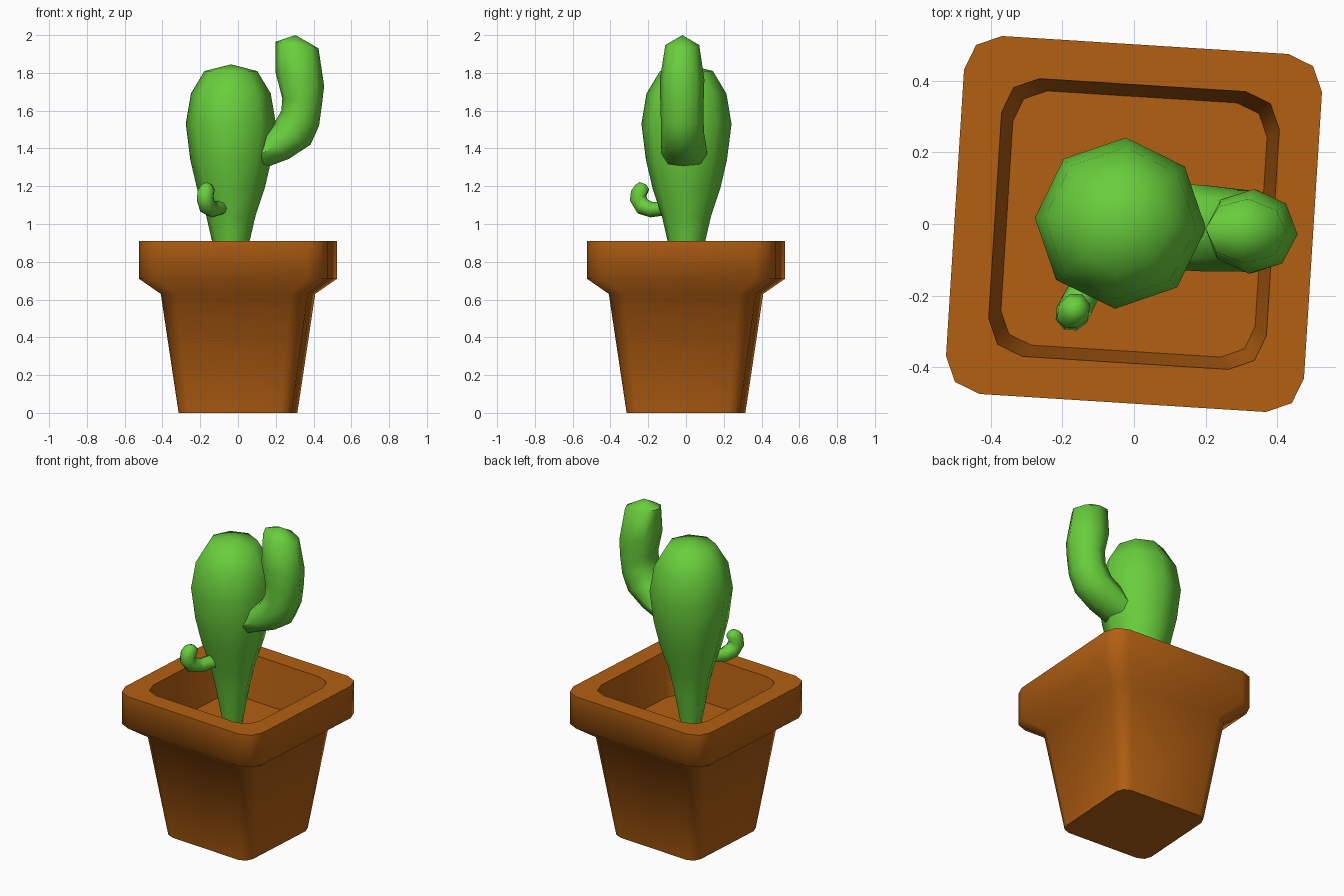
import bpy, bmesh, math
from mathutils import Vector, Matrix

if "Cube" in bpy.data.objects:
    bpy.data.objects.remove(bpy.data.objects["Cube"])

TURN = math.radians(-3.6)          # whole plant is turned slightly about z


def material(name, rgb):
    m = bpy.data.materials.new(name)
    m.diffuse_color = (*rgb, 1)
    m.use_nodes = True
    m.node_tree.nodes["Principled BSDF"].inputs["Base Color"].default_value = m.diffuse_color
    return m


clay = material("clay orange", (0.45, 0.115, 0.006))
green = material("cactus green", (0.14, 0.62, 0.045))


def loft(name, rings, mat, tip=None, angle=60):
    """Skin equal-length rings of points; close the end with a cap or a tip."""
    bm = bmesh.new()
    rows = [[bm.verts.new(p) for p in ring] for ring in rings]
    n = len(rows[0])
    for a, b in zip(rows, rows[1:]):
        for i in range(n):
            j = (i + 1) % n
            bm.faces.new((a[i], a[j], b[j], b[i]))
    bm.faces.new(rows[0][::-1])
    if tip is None:
        bm.faces.new(rows[-1])
    else:
        t = bm.verts.new(tip)
        for i in range(n):
            bm.faces.new((rows[-1][i], rows[-1][(i + 1) % n], t))
    bmesh.ops.transform(bm, matrix=Matrix.Rotation(TURN, 4, 'Z'), verts=bm.verts)
    bmesh.ops.recalc_face_normals(bm, faces=bm.faces)
    me = bpy.data.meshes.new(name)
    bm.to_mesh(me)
    bm.free()
    ob = bpy.data.objects.new(name, me)
    bpy.context.collection.objects.link(ob)
    me.materials.append(mat)
    bpy.ops.object.select_all(action='DESELECT')
    ob.select_set(True)
    bpy.context.view_layer.objects.active = ob
    bpy.ops.object.shade_smooth_by_angle(angle=math.radians(angle))
    return ob


def rounded_square(half, r, z):
    pts = []
    for q in range(4):
        cx = (half - r) * (1 if q in (0, 3) else -1)
        cy = (half - r) * (1 if q in (0, 1) else -1)
        for k in range(3):
            a = math.radians(90 * q + 45 * k)
            pts.append((cx + r * math.cos(a), cy + r * math.sin(a), z))
    return pts


def arm(name, pairs, depths, tip, origin, heading):
    """Bent arm: each pair is (inner r, z, outer r, z) in a vertical plane."""
    d = Vector((math.cos(heading), math.sin(heading), 0))
    side = Vector((-d.y, d.x, 0))
    up = Vector((0, 0, 1))
    o = Vector(origin)
    rings = []
    for (ri, zi, ro, zo), w in zip(pairs, depths):
        pi, po = o + d * ri + up * zi, o + d * ro + up * zo
        c, h = (pi + po) / 2, (po - pi) / 2
        rings.append([c + h * math.cos(k * math.pi / 4) + side * w * math.sin(k * math.pi / 4)
                      for k in range(8)])
    return loft(name, rings, green, o + d * tip[0] + up * tip[1])


# Square pot with a thick rim and hollow top
pot_profile = [(0.30, 0.06, 0), (0.39, 0.08, 0.63), (0.50, 0.10, 0.71), (0.50, 0.10, 0.91),
               (0.388, 0.10, 0.91), (0.355, 0.09, 0.64)]
loft("pot", [rounded_square(*p) for p in pot_profile], clay)

# Eight-sided cactus body
body_profile = [(0.05, 0.63), (0.065, 0.72), (0.10, 0.91), (0.13, 1.04), (0.18, 1.19), (0.215, 1.34),
                (0.239, 1.53), (0.212, 1.69), (0.14, 1.81)]
cx = -0.038
loft("cactus_body",
     [[(cx + r * math.cos(k * math.pi / 4), r * math.sin(k * math.pi / 4), z) for k in range(8)]
      for r, z in body_profile], green, (cx, 0, 1.845))

# Large arm on the right
arm("large_arm",
    [(0.08, 1.42, 0.15, 1.30), (0.13, 1.48, 0.27, 1.345), (0.19, 1.53, 0.385, 1.42),
     (0.23, 1.60, 0.43, 1.52), (0.235, 1.665, 0.445, 1.63), (0.20, 1.80, 0.457, 1.73),
     (0.20, 1.965, 0.427, 1.93)],
    [0.12, 0.12, 0.115, 0.113, 0.115, 0.118, 0.09], (0.305, 2.0), (0, 0, 0), 0)

# Small arm at the front left
arm("small_arm",
    [(0.08, 1.13, 0.10, 1.05), (0.20, 1.115, 0.215, 1.035), (0.235, 1.13, 0.29, 1.055),
     (0.245, 1.15, 0.335, 1.12), (0.225, 1.185, 0.33, 1.175), (0.245, 1.21, 0.305, 1.205)],
    [0.045, 0.045, 0.047, 0.047, 0.045, 0.03], (0.28, 1.222),
    (cx, 0, 0), math.radians(-118) - TURN)
